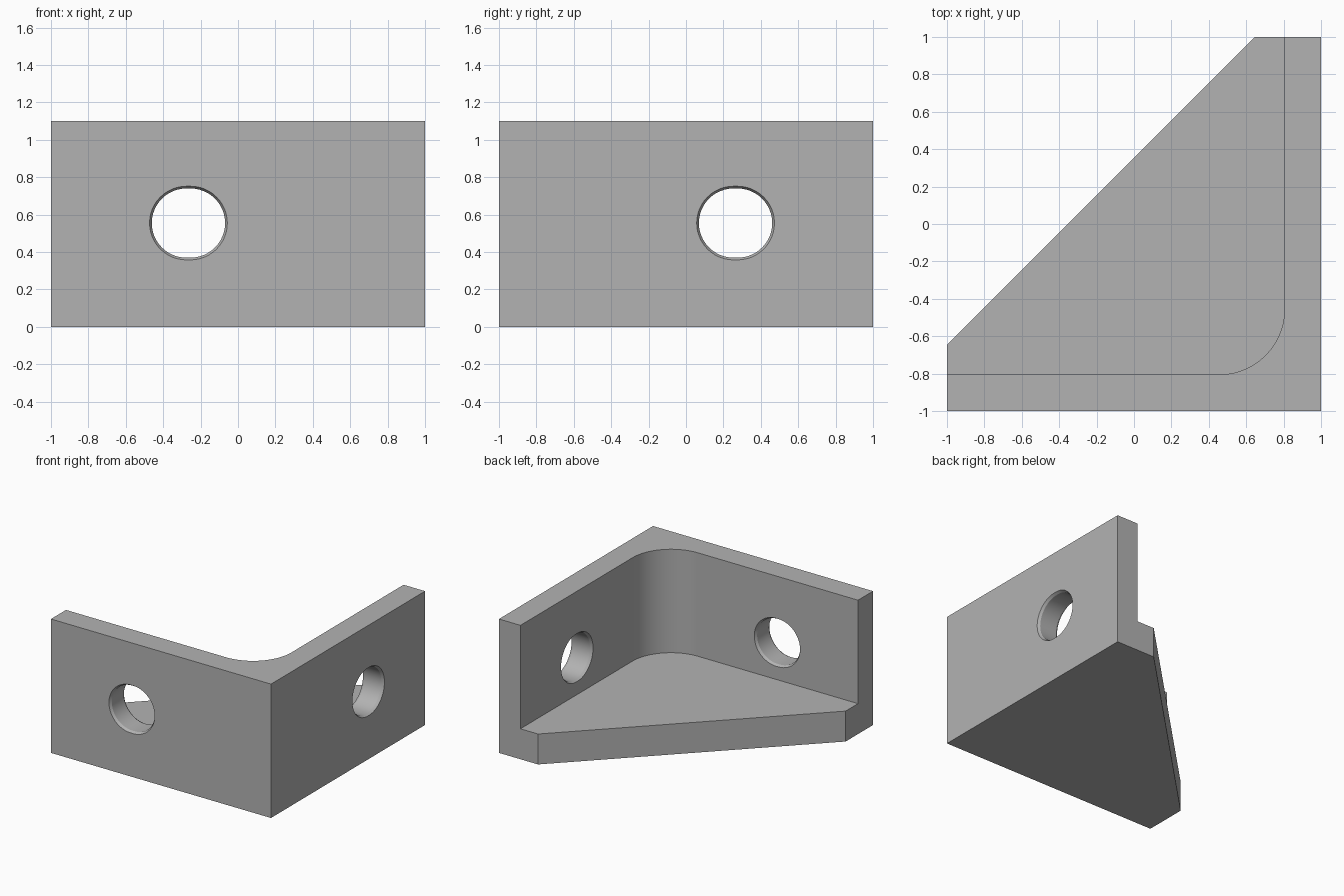
import bpy, bmesh, math

cube = bpy.data.objects.get("Cube")
if cube:
    bpy.data.objects.remove(cube, do_unlink=True)

# Main dimensions
HEIGHT, FLOOR, WALL = 1.10, 0.25, 0.195
CUT = -0.645            # where the diagonal edge meets the sides
FILLET = 0.35
INNER = 1 - WALL

grey = bpy.data.materials.new("plain grey")
grey.use_nodes = True
grey.diffuse_color = (0.45, 0.45, 0.45, 1)
grey.node_tree.nodes["Principled BSDF"].inputs["Base Color"].default_value = grey.diffuse_color


def loft(name, rings):
    """Solid through matching rings of points, closed at both ends."""
    bm = bmesh.new()
    loops = [[bm.verts.new(p) for p in ring] for ring in rings]
    bm.faces.new(loops[0])
    bm.faces.new(loops[-1])
    n = len(loops[0])
    for a, b in zip(loops, loops[1:]):
        for i in range(n):
            j = (i + 1) % n
            bm.faces.new((a[i], a[j], b[j], b[i]))
    bmesh.ops.recalc_face_normals(bm, faces=bm.faces)
    mesh = bpy.data.meshes.new(name)
    bm.to_mesh(mesh)
    bm.free()
    mesh.materials.append(grey)
    obj = bpy.data.objects.new(name, mesh)
    bpy.context.collection.objects.link(obj)
    return obj


def prism(name, outline, z0, z1):
    return loft(name, [[(x, y, z) for x, y in outline] for z in (z0, z1)])


# Full block with the diagonal rear side
bracket = prism("corner_bracket",
                [(-1, -1), (1, -1), (1, 1), (-CUT, 1), (-1, CUT)], 0, HEIGHT)

# Pocket above the floor, with a rounded inner corner
c = INNER - FILLET
arc = [(c + FILLET * math.cos(a), -c + FILLET * math.sin(a))
       for a in (math.radians(-90 + 90 * i / 24) for i in range(25))]
pocket = prism("pocket_cutter",
               [(-2, -INNER)] + arc + [(INNER, 2), (-2, 2)], FLOOR, HEIGHT + 0.5)


# Slightly widened bolt holes, chamfered on both faces of each wall
def slot(radius, half_gap=0.011, steps=24):
    points = []
    for side in (0, 1):
        for i in range(steps + 1):
            a = math.pi * (side + i / steps) - math.pi / 2
            shift = half_gap if side == 0 else -half_gap
            points.append((shift + radius * math.cos(a), radius * math.sin(a)))
    return points


def hole(name, place):
    stations = [(-0.02, 0.209), (0.02, 0.185),
                (WALL - 0.02, 0.185), (WALL + 0.02, 0.209)]
    return loft(name, [[place(u - 0.265, d - 1, v + 0.555) for u, v in slot(r)]
                       for d, r in stations])


front_hole = hole("front_hole_cutter", lambda u, d, z: (u, d, z))
side_hole = hole("side_hole_cutter", lambda u, d, z: (-d, -u, z))

# Cut everything out of the block
bpy.ops.object.select_all(action='DESELECT')
bpy.context.view_layer.objects.active = bracket
bracket.select_set(True)
for cutter in (pocket, front_hole, side_hole):
    cutter.hide_render = True
    mod = bracket.modifiers.new(cutter.name, 'BOOLEAN')
    mod.operation = 'DIFFERENCE'
    mod.solver = 'EXACT'
    mod.object = cutter
    bpy.ops.object.modifier_apply(modifier=mod.name)
    bpy.data.objects.remove(cutter, do_unlink=True)

bpy.ops.object.shade_smooth_by_angle(angle=math.radians(25))
